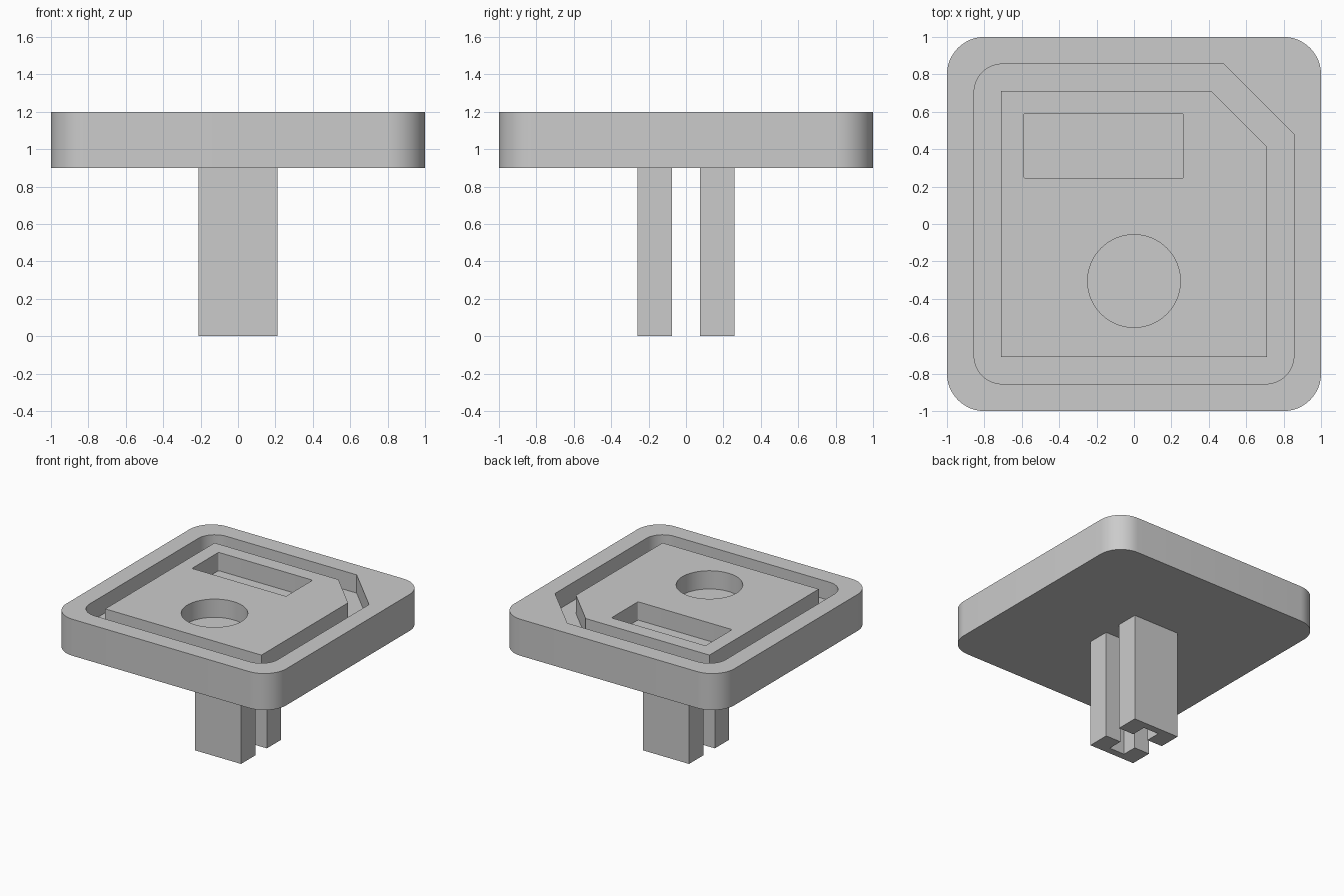
import bpy, bmesh, math
from mathutils import Vector

cube = bpy.data.objects.get("Cube")
if cube:
    bpy.data.objects.remove(cube, do_unlink=True)

BOTTOM, FLOOR, TOP = 0.9, 1.05, 1.2

grey = bpy.data.materials.new("light_grey")
grey.use_nodes = True
colour = (0.6, 0.6, 0.6, 1)
grey.diffuse_color = colour
grey.node_tree.nodes["Principled BSDF"].inputs["Base Color"].default_value = colour


def fillet(corners, steps=12):
    """Round each (x, y, radius) corner of a counter-clockwise outline."""
    points = []
    for i, (x, y, r) in enumerate(corners):
        p = Vector((x, y))
        if r == 0:
            points.append(p)
            continue
        a = (Vector(corners[i - 1][:2]) - p).normalized()
        b = (Vector(corners[(i + 1) % len(corners)][:2]) - p).normalized()
        half = a.angle(b) / 2
        centre = p + (a + b).normalized() * r / math.sin(half)
        start = p + a * r / math.tan(half) - centre
        sweep = math.pi - 2 * half
        for k in range(steps + 1):
            t = sweep * k / steps
            c, s = math.cos(t), math.sin(t)
            points.append(centre + Vector((start.x * c - start.y * s,
                                           start.x * s + start.y * c)))
    return points


def box_outline(x0, x1, y0, y1, r):
    return fillet([(x0, y0, r), (x1, y0, r), (x1, y1, r), (x0, y1, r)])


def notched_outline(size, cut, r):
    """Square outline with its back left corner cut off diagonally."""
    return fillet([(-size, -size, r), (size, -size, r), (size, cut, 0),
                   (cut, size, 0), (-size, size, r)])


def prism(name, outline, z0, z1):
    bm = bmesh.new()
    base = bm.faces.new([bm.verts.new((x, y, z0)) for x, y in outline])
    top = bmesh.ops.extrude_face_region(bm, geom=[base])["geom"]
    verts = [v for v in top if isinstance(v, bmesh.types.BMVert)]
    bmesh.ops.translate(bm, verts=verts, vec=(0, 0, z1 - z0))
    bmesh.ops.recalc_face_normals(bm, faces=bm.faces)
    mesh = bpy.data.meshes.new(name)
    bm.to_mesh(mesh)
    bm.free()
    mesh.materials.append(grey)
    obj = bpy.data.objects.new(name, mesh)
    bpy.context.collection.objects.link(obj)
    return obj


def activate(obj):
    bpy.ops.object.select_all(action="DESELECT")
    obj.select_set(True)
    bpy.context.view_layer.objects.active = obj


def carve(obj, outline, z0):
    """Cut an outline out of the part from z0 upwards."""
    cutter = prism("cutter", outline, z0, TOP + 0.1)
    cutter.hide_render = True
    mod = obj.modifiers.new("carve", "BOOLEAN")
    mod.operation, mod.solver, mod.object = "DIFFERENCE", "EXACT", cutter
    activate(obj)
    bpy.ops.object.modifier_apply(modifier=mod.name)
    bpy.data.objects.remove(cutter, do_unlink=True)


# Tray with a raised rim around a shallow pocket
tray = prism("tray", box_outline(-1, 1, -1, 1, 0.2), BOTTOM, TOP)
carve(tray, notched_outline(0.855, 0.48, 0.15), FLOOR)

# Raised panel with a rectangular window and a round recess
panel = prism("raised_panel", notched_outline(0.71, 0.415, 0), FLOOR, TOP)
carve(panel, box_outline(-0.59, 0.265, 0.245, 0.59, 0.01), FLOOR - 0.1)
round_hole = [(0.248 * math.cos(math.tau * i / 64),
               -0.305 + 0.248 * math.sin(math.tau * i / 64)) for i in range(64)]
carve(panel, round_hole, FLOOR - 0.1)

# Two prongs underneath, grooved on their facing sides
half_profile = [(0.07, 0.2), (0.07, 0.075), (0.21, 0.075), (0.21, 0.26)]
profile = half_profile + [(-x, y) for x, y in reversed(half_profile)]
prongs = [prism(name, [(x, side * y) for x, y in profile], 0, BOTTOM)
          for name, side in (("front_prong", -1), ("back_prong", 1))]

for part in [tray, panel] + prongs:
    activate(part)
    bpy.ops.object.shade_smooth_by_angle(angle=math.radians(30))
